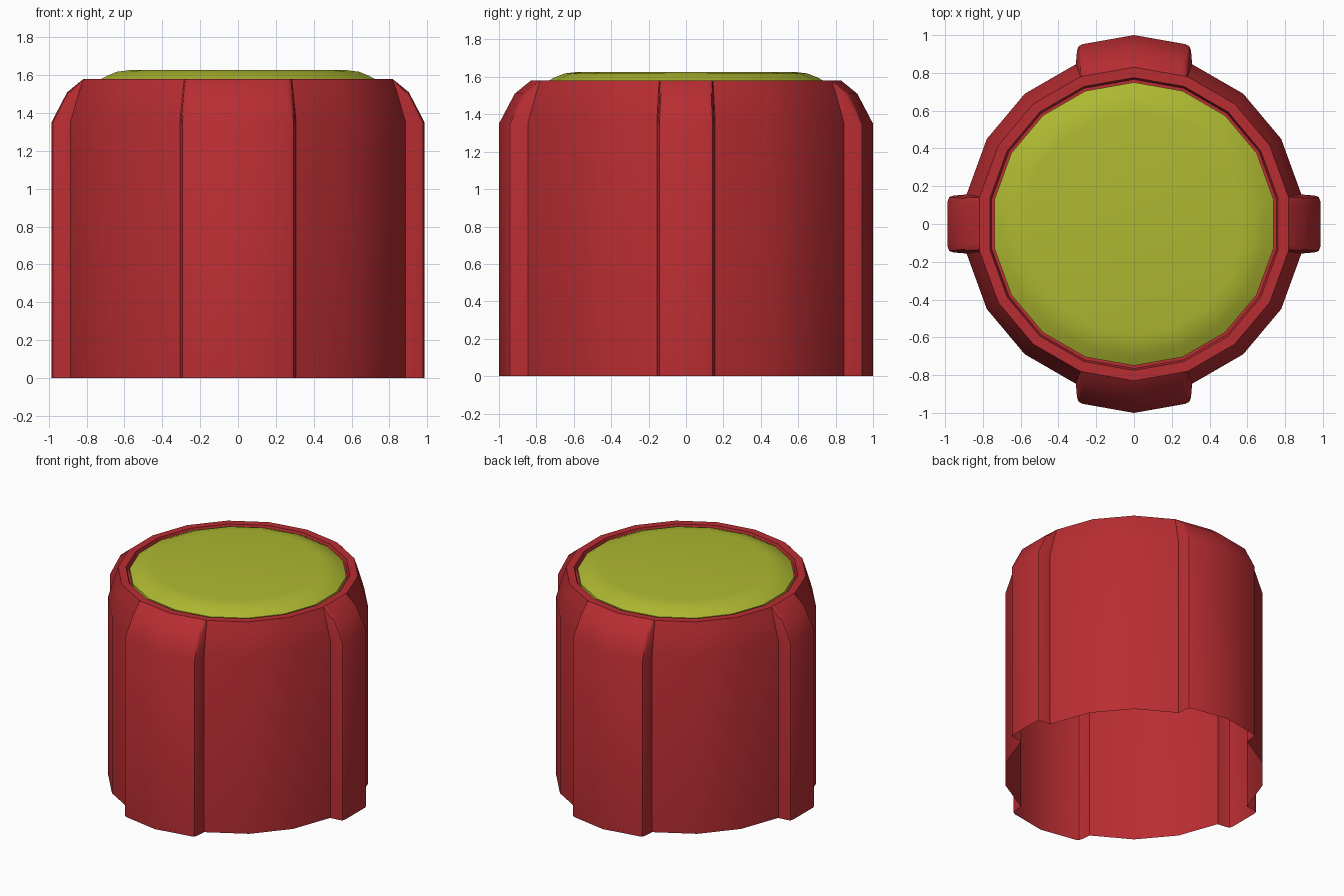
import bpy, bmesh
from math import radians, cos, sin
from mathutils import Vector

if "Cube" in bpy.data.objects:
    bpy.data.objects.remove(bpy.data.objects["Cube"])

SIDES = 18


def material(name, color):
    m = bpy.data.materials.new(name)
    m.diffuse_color = color
    m.use_nodes = True
    m.node_tree.nodes["Principled BSDF"].inputs["Base Color"].default_value = m.diffuse_color
    return m


def corner(r, deg):
    return Vector((r * cos(radians(deg)), r * sin(radians(deg))))


def ring(r):
    return [corner(r, -10 + 20 * i) for i in range(SIDES)]


def grip_ring(r, off):
    """18-sided outline with four grip ribs pushed out by off."""
    pts = []
    ribs = {-10: (1, 0), 70: (0, 1), 170: (-1, 0), 250: (0, -1)}
    mids = (90, 270)
    i = 0
    while i < SIDES:
        deg = -10 + 20 * i
        a = corner(r, deg)
        pts.append(a)
        i += 1
        if deg in ribs:
            d = Vector(ribs[deg])
            wide = deg in (70, 250)
            b = corner(r, deg + 20)
            n = b if not wide else corner(r, deg + 40)
            # rounded rib corners: (inset along edge, share of the offset)
            steps = ((0.006, 0.7), (0.014, 0.92), (0.035, 1.0))
            e = (b - a).normalized()
            pts += [a + e * s + d * off * k for s, k in steps]
            if wide:
                pts.append(b + d * off)
                i += 1
            f = (b - n).normalized() if wide else -e
            pts += [n + f * s + d * off * k for s, k in reversed(steps)]
    return pts


def loft(name, rings, mat, cap=False):
    """Skin a list of (outline, z) rings with equal point counts."""
    bm = bmesh.new()
    loops = [[bm.verts.new((p.x, p.y, z)) for p in pts] for pts, z in rings]
    for lo, hi in zip(loops, loops[1:]):
        n = len(lo)
        for i in range(n):
            j = (i + 1) % n
            bm.faces.new((lo[i], lo[j], hi[j], hi[i]))
    if cap:
        bm.faces.new(loops[-1])
    bmesh.ops.remove_doubles(bm, verts=bm.verts, dist=0.0005)
    me = bpy.data.meshes.new(name)
    bm.to_mesh(me)
    bm.free()
    me.materials.append(mat)
    ob = bpy.data.objects.new(name, me)
    bpy.context.collection.objects.link(ob)
    bpy.ops.object.select_all(action='DESELECT')
    ob.select_set(True)
    bpy.context.view_layer.objects.active = ob
    bpy.ops.object.shade_smooth_by_angle(angle=radians(32))
    return ob


red = material("red_plastic", (0.48, 0.026, 0.032, 1))
lime = material("lime_plastic", (0.42, 0.48, 0.03, 1))

# Hollow ribbed shell, open underneath, with a flat rim and a groove inside it
loft("cap_shell", [
    (grip_ring(0.90, 0.10), 0.0),
    (grip_ring(0.90, 0.10), 1.35),
    (grip_ring(0.853, 0.063), 1.51),
    (grip_ring(0.83, 0.0), 1.58),
    (grip_ring(0.775, 0.0), 1.58),
    (grip_ring(0.765, 0.0), 1.545),
    (grip_ring(0.745, 0.0), 1.545),
], red)

# Slightly domed insert on top
loft("top_insert", [
    (ring(0.75), 1.54),
    (ring(0.75), 1.572),
    (ring(0.70), 1.598),
    (ring(0.65), 1.618),
    (ring(0.58), 1.627),
], lime, cap=True)
